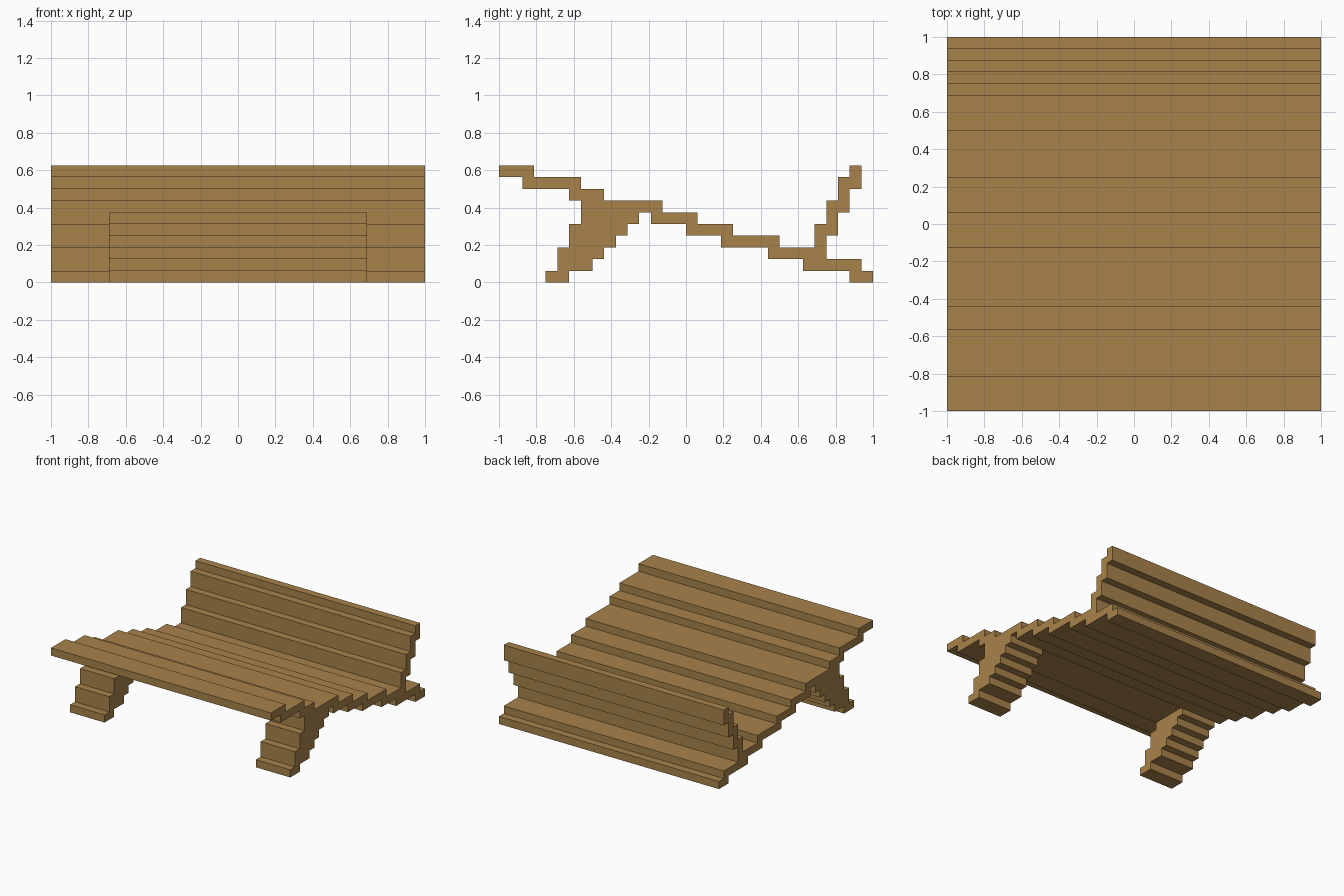
import bpy
import bmesh

cube = bpy.data.objects.get("Cube")
if cube:
    bpy.data.objects.remove(cube, do_unlink=True)

UNIT = 1 / 16  # every step is one unit tall

wood = bpy.data.materials.new("warm_wood")
wood.use_nodes = True
colour = (0.39, 0.225, 0.069, 1)
wood.diffuse_color = colour
wood.node_tree.nodes["Principled BSDF"].inputs["Base Color"].default_value = colour


def outline(rows, base):
    """Stepped side profile from (front, back) extents of each row, bottom to top."""
    front, back = [], []
    for i, (a, b) in enumerate(rows):
        z = base + i
        front += [(a, z), (a, z + 1)]
        back += [(b, z), (b, z + 1)]
    loop = front + back[::-1]
    # drop repeated and collinear points
    loop = [p for i, p in enumerate(loop) if p != loop[i - 1]]
    n = len(loop)
    return [p for i, p in enumerate(loop)
            if not any(loop[i - 1][k] == p[k] == loop[(i + 1) % n][k] for k in (0, 1))]


def stepped_part(name, rows, base, x0, x1):
    """Extrude a stepped profile across x."""
    bm = bmesh.new()
    verts = [bm.verts.new((x0, y * UNIT, z * UNIT)) for y, z in outline(rows, base)]
    face = bm.faces.new(verts)
    moved = bmesh.ops.extrude_face_region(bm, geom=[face])["geom"]
    for v in moved:
        if isinstance(v, bmesh.types.BMVert):
            v.co.x = x1
    bmesh.ops.recalc_face_normals(bm, faces=bm.faces[:])
    mesh = bpy.data.meshes.new(name)
    bm.to_mesh(mesh)
    bm.free()
    mesh.materials.append(wood)
    obj = bpy.data.objects.new(name, mesh)
    bpy.context.collection.objects.link(obj)
    return obj


# Sloping seat, from the low rear edge up to the front lip
seat_rows = [(14, 16), (10, 15), (7, 12), (3, 8), (0, 4),
             (-3, 1), (-9, -2), (-10, -7), (-14, -9), (-16, -13)]
stepped_part("seat", seat_rows, 0, -1, 1)

# Backrest leaning to the rear
back_rows = [(11, 12), (11, 13), (12, 13), (12, 14), (13, 14), (13, 15), (14, 15)]
stepped_part("backrest", back_rows, 3, -1, 1)

# Front legs, one at each end
leg_rows = [(-12, -10), (-11, -8), (-11, -7), (-10, -6), (-10, -5), (-9, -4)]
inner = 11 * UNIT
stepped_part("left_leg", leg_rows, 0, inner, 1)
stepped_part("right_leg", leg_rows, 0, -1, -inner)
